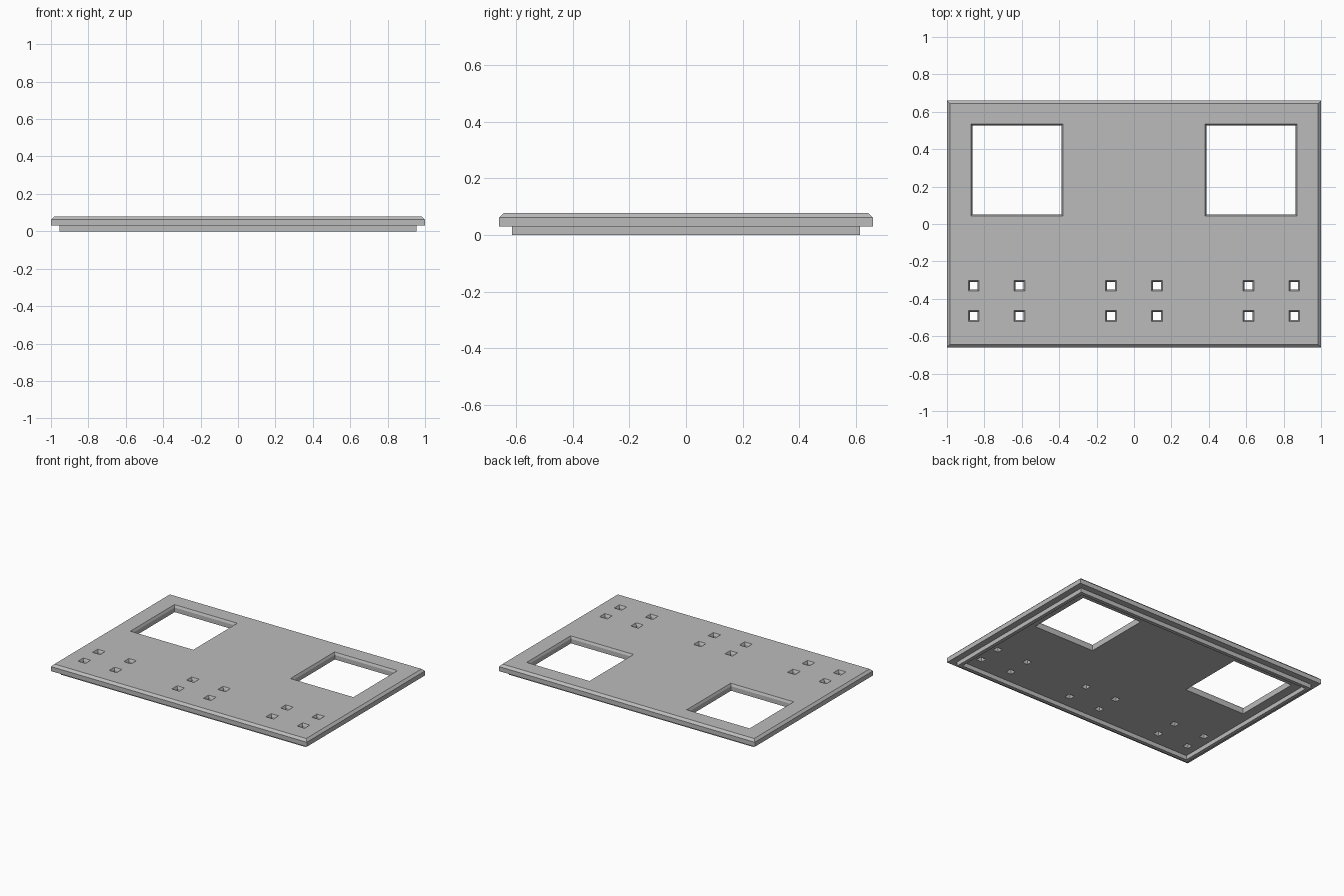
import bpy, bmesh

if "Cube" in bpy.data.objects:
    bpy.data.objects.remove(bpy.data.objects["Cube"], do_unlink=True)

# Main dimensions
HALF_X, HALF_Y = 1.0, 0.66
LIP_TOP, BEVEL_Z, TOP = 0.03, 0.062, 0.078
BEVEL, HOLE_BEVEL, HOLE_DEPTH = 0.016, 0.008, 0.016

grey = bpy.data.materials.new("plain grey")
grey.use_nodes = True
colour = (0.5, 0.5, 0.5, 1)
grey.diffuse_color = colour
grey.node_tree.nodes["Principled BSDF"].inputs["Base Color"].default_value = colour


def add_stack(bm, cx, cy, levels, closed_loop=False):
    """Loft rectangles given as (half x, half y, z); cap the ends or join them."""
    rings = [[bm.verts.new((cx + sx * hx, cy + sy * hy, z))
              for sx, sy in ((-1, -1), (1, -1), (1, 1), (-1, 1))]
             for hx, hy, z in levels]
    pairs = list(zip(rings, rings[1:]))
    if closed_loop:
        pairs.append((rings[-1], rings[0]))
    else:
        bm.faces.new(rings[0][::-1])
        bm.faces.new(rings[-1])
    for low, high in pairs:
        for i in range(4):
            j = (i + 1) % 4
            bm.faces.new((low[i], low[j], high[j], high[i]))


def make_object(name, bm):
    bmesh.ops.recalc_face_normals(bm, faces=bm.faces[:])
    mesh = bpy.data.meshes.new(name)
    bm.to_mesh(mesh)
    bm.free()
    mesh.materials.append(grey)
    obj = bpy.data.objects.new(name, mesh)
    bpy.context.collection.objects.link(obj)
    return obj


# Cover plate with bevelled top edge
bm = bmesh.new()
add_stack(bm, 0, 0, [(HALF_X, HALF_Y, LIP_TOP), (HALF_X, HALF_Y, BEVEL_Z),
                     (HALF_X - BEVEL, HALF_Y - BEVEL, TOP)])
plate = make_object("cover_plate", bm)

# Bevelled square openings: two large windows and three groups of four slots
holes = [(side * 0.626, 0.289, 0.238) for side in (-1, 1)]
for x in (0.123, 0.613, 0.857):
    for side in (-1, 1):
        holes += [(side * x, y, 0.021) for y in (-0.33, -0.492)]

bm = bmesh.new()
for x, y, half in holes:
    wide = half + HOLE_BEVEL
    add_stack(bm, x, y, [(half, half, 0), (half, half, TOP - HOLE_DEPTH),
                         (wide, wide, TOP), (wide, wide, TOP + 0.05)])
cutter = make_object("opening_cutter", bm)
cutter.hide_render = True

cut = plate.modifiers.new("openings", 'BOOLEAN')
cut.operation = 'DIFFERENCE'
cut.solver = 'EXACT'
cut.object = cutter
bpy.context.view_layer.objects.active = plate
bpy.ops.object.modifier_apply(modifier=cut.name)
bpy.data.objects.remove(cutter, do_unlink=True)

# Thin locating lip running around the underside
outer_x, outer_y, width = 0.955, 0.615, 0.025
inner_x, inner_y = outer_x - width, outer_y - width
bm = bmesh.new()
add_stack(bm, 0, 0, [(outer_x, outer_y, 0), (outer_x, outer_y, LIP_TOP),
                     (inner_x, inner_y, LIP_TOP), (inner_x, inner_y, 0)],
          closed_loop=True)
make_object("underside_lip", bm)
